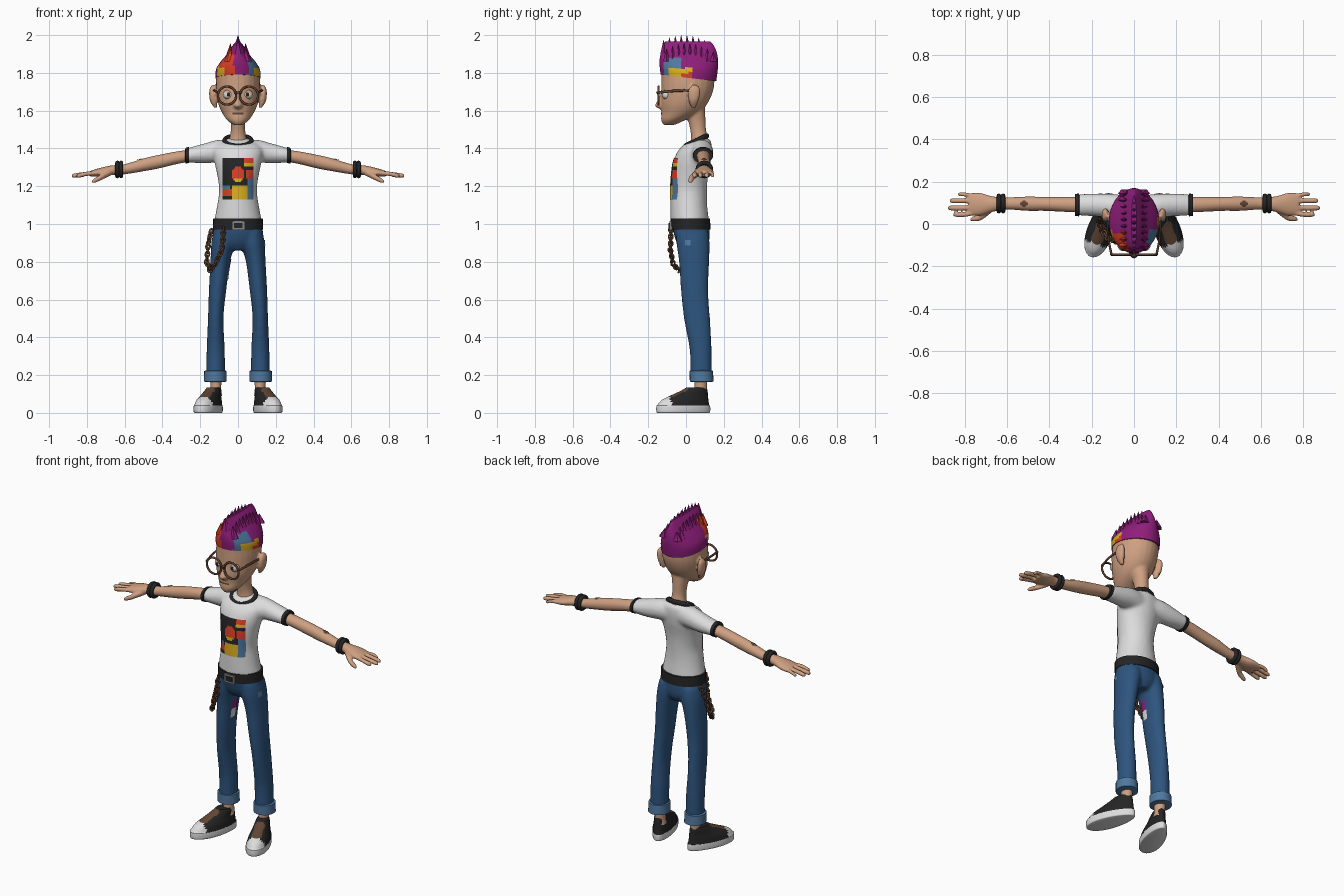
import bpy, bmesh, math
from mathutils import Vector, Matrix

default = bpy.data.objects.get("Cube")
if default:
    bpy.data.objects.remove(default)

SIDES = (("left", 1), ("right", -1))
PALETTE = dict(skin=(.62, .35, .22), white=(.72, .72, .72), black=(.018, .018, .019),
               denim=(.027, .09, .21), light_blue=(.08, .19, .35), purple=(.28, .013, .2),
               red=(.72, .05, .02), yellow=(.72, .43, .015), brown=(.12, .06, .035),
               steel=(.25, .25, .26))


def make_material(name, rgb):
    mat = bpy.data.materials.new(name)
    mat.use_nodes = True
    mat.diffuse_color = (*rgb, 1)
    mat.node_tree.nodes["Principled BSDF"].inputs["Base Color"].default_value = (*rgb, 1)
    return mat


MATS = {name: make_material(name, rgb) for name, rgb in PALETTE.items()}


def tube(bm, rings, axis="z", side=1, n=24, steps=4, warp=None):
    """Loft ellipses (position, centre a, centre b, radius a, radius b) along an axis."""
    k = "xyz".index(axis)
    a, b = [i for i in range(3) if i != k]
    rows = [Vector(r) for r in rings]
    dense = []
    for i in range(len(rows) - 1):
        p, q = rows[i], rows[i + 1]
        before, after = rows[max(i - 1, 0)], rows[min(i + 2, len(rows) - 1)]
        for j in range(steps):
            t = j / steps
            if steps == 1:
                dense.append(p)
                continue
            dense.append(p + ((q - before) * t + (before * 2 - p * 5 + q * 4 - after) * t * t
                              + ((p - q) * 3 + after - before) * t ** 3) / 2)
    dense.append(rows[-1])
    loops = []
    for pos, ca, cb, ra, rb in dense:
        loop = []
        for i in range(n):
            ang = math.tau * i / n
            co = Vector((0, 0, 0))
            co[k], co[a], co[b] = pos, ca + ra * math.cos(ang), cb + rb * math.sin(ang)
            if warp:
                co = warp(co)
            co.x *= side
            loop.append(bm.verts.new(co))
        loops.append(loop)
    for low, high in zip(loops, loops[1:]):
        for i in range(n):
            bm.faces.new((low[i], low[i - 1], high[i - 1], high[i]))
    bm.faces.new(loops[0])
    bm.faces.new(loops[-1])


def finish(name, bm, colours, rule=None, voxel=None, angle=50, solid=True):
    """Turn a bmesh into a smooth object; voxel blends overlapping tubes into one skin."""
    if solid:
        bmesh.ops.recalc_face_normals(bm, faces=bm.faces)
    if rule:
        bm.normal_update()
        for f in bm.faces:
            f.material_index = colours.index(rule(f.calc_center_median(), f.normal))
    mesh = bpy.data.meshes.new(name)
    bm.to_mesh(mesh)
    bm.free()
    for c in colours:
        mesh.materials.append(MATS[c])
    mesh.shade_smooth()
    mesh.set_sharp_from_angle(angle=math.radians(angle))
    ob = bpy.data.objects.new(name, mesh)
    bpy.context.collection.objects.link(ob)
    if voxel:
        remesh = ob.modifiers.new("blend", "REMESH")
        remesh.mode, remesh.voxel_size, remesh.use_smooth_shade = "VOXEL", voxel, True
        relax = ob.modifiers.new("relax", "SMOOTH")
        relax.factor, relax.iterations = .5, 4
    return ob


def solid(name, colour, rings, **options):
    bm = bmesh.new()
    tube(bm, rings, **options)
    return finish(name, bm, [colour])


def torus(name, colour, loc, major, minor, rot=(0, 0, 0), scale=(1, 1, 1), segs=32):
    bpy.ops.mesh.primitive_torus_add(location=loc, rotation=rot, major_radius=major,
                                     minor_radius=minor, major_segments=segs, minor_segments=8)
    ob = bpy.context.object
    ob.name, ob.scale = name, scale
    ob.data.materials.append(MATS[colour])
    ob.data.shade_smooth()
    return ob


def decal(name, target, centre, u, v, aim, cells, colours, rule):
    """Project a thin grid onto the target; rule(s, t) names a colour or None."""
    bpy.context.view_layer.update()
    surface = target.evaluated_get(bpy.context.evaluated_depsgraph_get())
    centre, u, v, aim = map(Vector, (centre, u, v, aim))
    bm, grid = bmesh.new(), {}
    nu, nv = cells
    for i in range(nu + 1):
        for j in range(nv + 1):
            start = centre + u * (i / nu - .5) + v * (j / nv - .5)
            hit, co, _, _ = surface.ray_cast(start, aim)
            grid[i, j] = bm.verts.new(co - aim * .004) if hit else None
    for i in range(nu):
        for j in range(nv):
            colour = rule((i + .5) / nu, (j + .5) / nv)
            quad = [grid[i, j], grid[i + 1, j], grid[i + 1, j + 1], grid[i, j + 1]]
            if colour and all(quad):
                face = bm.faces.new(quad)
                face.normal_update()
                if face.normal.dot(aim) > 0:
                    face.normal_flip()
                face.material_index = colours.index(colour)
    finish(name, bm, colours, solid=False)


# Head, neck, ears and nose
bm = bmesh.new()
tube(bm, [(1.525, 0, -.09, .025, .03), (1.55, 0, -.068, .058, .064), (1.59, 0, -.03, .085, .1),
          (1.64, 0, -.01, .106, .125), (1.7, 0, .005, .116, .137), (1.76, 0, .01, .117, .141),
          (1.82, 0, .01, .108, .136), (1.87, 0, .01, .075, .1), (1.9, 0, .01, .02, .03)])
tube(bm, [(1.4, 0, .07, .062, .055), (1.45, 0, .072, .047, .046), (1.5, 0, .064, .038, .042),
          (1.56, 0, .055, .042, .048), (1.64, 0, .04, .06, .06)])
tube(bm, [(1.605, 0, -.12, .012, .012), (1.625, 0, -.134, .024, .03),
          (1.65, 0, -.13, .018, .023), (1.69, 0, -.118, .012, .015)])
for _, s in SIDES:
    tube(bm, [(1.615, .118, .04, .008, .012), (1.65, .13, .04, .018, .026),
              (1.69, .135, .042, .018, .033), (1.72, .136, .045, .013, .028),
              (1.738, .13, .045, .004, .01)], side=s)
head = finish("head", bm, ["skin"], voxel=.007)
decal("mouth", head, (0, -.5, 1.585), (.06, 0, 0), (0, 0, .008), (0, 1, 0), (8, 2), ["brown"],
      lambda s, t: "brown")

# Eyes with lids, round glasses and temples
for label, s in SIDES:
    def eye_colour(c, normal):
        if normal.z > .45 or normal.z < -.6:
            return "skin"
        return "black" if normal.y < -.93 else "white"
    bm = bmesh.new()
    bmesh.ops.create_uvsphere(bm, u_segments=24, v_segments=16, radius=.028,
                              matrix=Matrix.Translation((s * .05, -.1, 1.685)))
    finish(label + "_eye", bm, ["skin", "white", "black"], eye_colour)
    torus(label + "_glasses_rim", "brown", (s * .058, -.145, 1.68), .048, .006,
          rot=(math.pi / 2, 0, 0))
    solid(label + "_glasses_temple", "brown",
          [(-.148, .106, 1.695, .006, .007), (-.06, .122, 1.705, .005, .007),
           (.03, .127, 1.705, .005, .007), (.055, .127, 1.685, .005, .009),
           (.062, .127, 1.64, .005, .012)], axis="y", side=s, n=10)
solid("glasses_bridge", "brown", [(-.014, -.148, 1.69, .006, .006), (0, -.152, 1.697, .006, .006),
                                  (.014, -.148, 1.69, .006, .006)], axis="x", n=10)


# Crested hair with spikes and dyed patches
def hairline(p):
    low = min(max((1.9 - p.z) / .12, 0), 1)
    return Vector((p.x, p.y, p.z - .12 * p.y * low))


def hair_colour(c, normal):
    if c.x > .015 and c.z < 1.88:
        if -.03 < c.y < .04 and c.z < 1.8:
            return "red"
        if -.09 < c.y < .025 and c.z < 1.825:
            return "yellow"
        if -.12 < c.y < -.03:
            return "light_blue"
    if c.x < -.022 and c.y < -.035 and c.z < 1.91:
        return "yellow" if c.x < -.07 and c.z < 1.83 else "red"
    return "purple"


bm = bmesh.new()
tube(bm, [(1.775, 0, .013, .119, .147), (1.82, 0, .014, .116, .153), (1.86, 0, .015, .092, .155),
          (1.9, 0, .015, .058, .15), (1.94, 0, .012, .032, .138), (1.965, 0, .01, .012, .12)],
     n=48, warp=hairline)
for i in range(9):
    y = -.115 + i * .031
    top = 2 - .045 * ((i - 3.5) / 4.5) ** 2
    tube(bm, [(1.9, 0, y, .03, .024), (top, 0, y - .004, .001, .001)], n=6, steps=1)
    for _, s in SIDES:
        tube(bm, [(1.86, .045, y + .012, .03, .022), (top - .045, .04, y + .012, .001, .001)],
             n=6, steps=1, side=s)
finish("hair", bm, ["purple", "red", "yellow", "light_blue"], hair_colour, angle=35)

# Shirt with sleeves, collar and front print
bm = bmesh.new()
tube(bm, [(1.015, 0, .02, .126, .102), (1.1, 0, .015, .11, .097), (1.18, 0, .015, .1, .096),
          (1.26, 0, .02, .11, .097), (1.34, 0, .034, .127, .098), (1.4, 0, .052, .13, .085),
          (1.44, 0, .075, .085, .056), (1.455, 0, .08, .04, .03)], n=32)
for _, s in SIDES:
    tube(bm, [(.04, .08, 1.388, .055, .06), (.11, .085, 1.385, .058, .06),
              (.18, .09, 1.374, .054, .052), (.27, .09, 1.363, .05, .038)], axis="x", side=s)
shirt = finish("shirt", bm, ["white"], voxel=.01)
torus("collar", "black", (0, .055, 1.441), .066, .011, rot=(math.radians(25), 0, 0),
      scale=(1.08, .95, 1.2))


def print_colour(s, t):
    if math.hypot(s - .5, t - .6) < .2:
        return "yellow" if t < .5 else "red"
    if s > .72 and t > .78:
        return "yellow" if t < .88 else "red"
    if .32 < s < .78 and t < .4:
        return "yellow" if t < .34 else "black"
    if s > .82 and t < .5 or s < .25 and .25 < t < .35:
        return "light_blue"
    if s < .3 and .08 < t < .25 or s > .74 and .5 < t < .7:
        return "red"
    return "black"


decal("shirt_print", shirt, (0, -.6, 1.24), (.165, 0, 0), (0, 0, .22), (0, 1, 0), (20, 24),
      ["black", "red", "yellow", "light_blue"], print_colour)

# Arms, hands and bands
FINGERS = ((.14, .835, .01), (.11, .872, .012), (.076, .88, .012), (.045, .855, .012))
for label, s in SIDES:
    bm = bmesh.new()
    tube(bm, [(.2, .09, 1.365, .036, .03), (.3, .092, 1.355, .036, .033),
              (.42, .095, 1.33, .033, .036), (.5, .096, 1.313, .034, .034),
              (.6, .097, 1.29, .029, .027), (.67, .094, 1.284, .037, .026),
              (.73, .094, 1.274, .054, .023), (.78, .093, 1.266, .053, .016)], axis="x", side=s)
    for y, tip, r in FINGERS:
        tube(bm, [(.74, .094 + (y - .094) * .75, 1.27, r, r), (.8, y, 1.266, r, r),
                  (tip - .012, y, 1.256, r, r), (tip, y, 1.254, r / 2, r / 2)],
             axis="x", side=s, n=12)
    tube(bm, [(.67, .075, 1.275, .018, .018), (.72, .035, 1.25, .016, .016),
              (.76, .024, 1.23, .013, .013), (.775, .022, 1.224, .006, .006)],
         axis="x", side=s, n=12)
    arm = finish(label + "_arm", bm, ["skin"], voxel=.0055)
    decal(label + "_tattoo", arm, (s * .52, .096, 2), (.05, 0, 0), (0, .04, 0), (0, 0, -1),
          (8, 8), ["brown"], lambda p, q: "brown" if abs(p - .5) + abs(q - .5) < .5 else None)
    solid(label + "_sleeve_band", "black",
          [(.258, .09, 1.365, .045, .036), (.26, .09, 1.365, .054, .043),
           (.278, .09, 1.362, .052, .041), (.28, .09, 1.362, .04, .033)],
          axis="x", side=s, steps=1)
    for x in (.619, .639):
        torus(label + "_wristband", "black", (s * x, .097, 1.289), .036, .011,
              rot=(0, math.pi / 2, 0), segs=16)

# Jeans, cuffs and worn patches
bm = bmesh.new()
tube(bm, [(.86, 0, .038, .05, .06), (.9, 0, .036, .12, .085), (.95, 0, .03, .133, .095),
          (1.0, 0, .025, .126, .098)])
for _, s in SIDES:
    tube(bm, [(.18, .119, .08, .05, .057), (.33, .118, .078, .048, .058),
              (.5, .118, .058, .041, .069), (.65, .108, .045, .046, .072),
              (.8, .094, .043, .052, .08), (.9, .077, .037, .064, .088),
              (.96, .07, .032, .06, .085)], side=s)
jeans = finish("jeans", bm, ["denim"], voxel=.009)
decal("thigh_patch", jeans, (0, .03, .76), (0, .04, 0), (0, 0, .11), (-1, 0, 0), (4, 10),
      ["purple", "white"], lambda p, q: "purple" if q > .5 else "white")
decal("pocket_patch", jeans, (.5, .01, .9), (0, .03, 0), (0, 0, .03), (-1, 0, 0), (4, 4),
      ["light_blue"], lambda p, q: "light_blue")

# Belt, buckle and hanging chain
solid("belt", "black", [(.97, 0, .025, .12, .09), (.972, 0, .025, .133, .104),
                        (1.028, 0, .023, .131, .105), (1.03, 0, .023, .12, .09)],
      n=32, steps=1)
for name, colour, size, y in (("buckle", "steel", (.068, .014, .05), -.081),
                              ("buckle_centre", "black", (.045, .014, .028), -.085)):
    bm = bmesh.new()
    bmesh.ops.create_cube(bm, matrix=Matrix.Translation((.002, y, .992))
                          @ Matrix.Diagonal((*size, 1)))
    finish(name, bm, [colour], angle=30)
path = [Vector(p) for p in ((-.078, -.08, .97), (-.085, -.082, .86), (-.125, -.066, .78),
                            (-.15, -.03, .755), (-.165, .01, .8), (-.157, .04, .9),
                            (-.138, .06, .98))]
link = None
for p, q in zip(path, path[1:]):
    count = max(2, round((q - p).length / .02))
    for i in range(count):
        if link is None:
            link = torus("chain_link", "brown", p, .011, .005, segs=12)
            ob = link
        else:
            ob = bpy.data.objects.new("chain_link", link.data)
            bpy.context.collection.objects.link(ob)
        turn = (q - p).to_track_quat("X", "Z").to_matrix().to_4x4()
        ob.matrix_world = (Matrix.Translation(p.lerp(q, i / count)) @ turn
                           @ Matrix.Rotation(math.pi / 2 * (i % 2), 4, "X")
                           @ Matrix.Diagonal((1.3, 1, 1, 1)))


# Ankles, trouser cuffs and splayed canvas shoes
def shoe_warp(p):
    wide = Vector((p.x * (1 - 1.1 * p.y), p.y, p.z))
    return Matrix.Rotation(math.radians(20), 3, "Z") @ wide + Vector((.153, -.014, 0))


for label, s in SIDES:
    def shoe_colour(c, normal):
        local = Matrix.Rotation(math.radians(-20), 3, "Z") @ (
            Vector((c.x * s, c.y, c.z)) - Vector((.153, -.014, 0)))
        if c.z < .038 or local.y < -.085:
            return "white"
        tongue = abs(local.x) < .028 and local.y < .02 and c.z > .06
        return "brown" if tongue else "black"
    solid(label + "_cuff", "light_blue",
          [(.163, .12, .083, .045, .05), (.166, .12, .083, .06, .063),
           (.222, .12, .081, .059, .062), (.226, .12, .081, .047, .053)], side=s, steps=1)
    solid(label + "_ankle", "skin", [(.09, .116, .076, .032, .035), (.13, .117, .078, .028, .032),
                                     (.2, .118, .08, .032, .036)], side=s)
    bm = bmesh.new()
    tube(bm, [(0, 0, 0, .056, .144), (.006, 0, 0, .061, .15), (.036, 0, 0, .061, .15),
              (.042, 0, 0, .058, .145), (.068, 0, .01, .054, .13), (.092, 0, .034, .046, .104),
              (.118, 0, .062, .041, .073), (.135, 0, .074, .035, .056)],
         side=s, n=40, steps=3, warp=shoe_warp)
    finish(label + "_shoe", bm, ["black", "white", "brown"], shoe_colour, angle=40)
